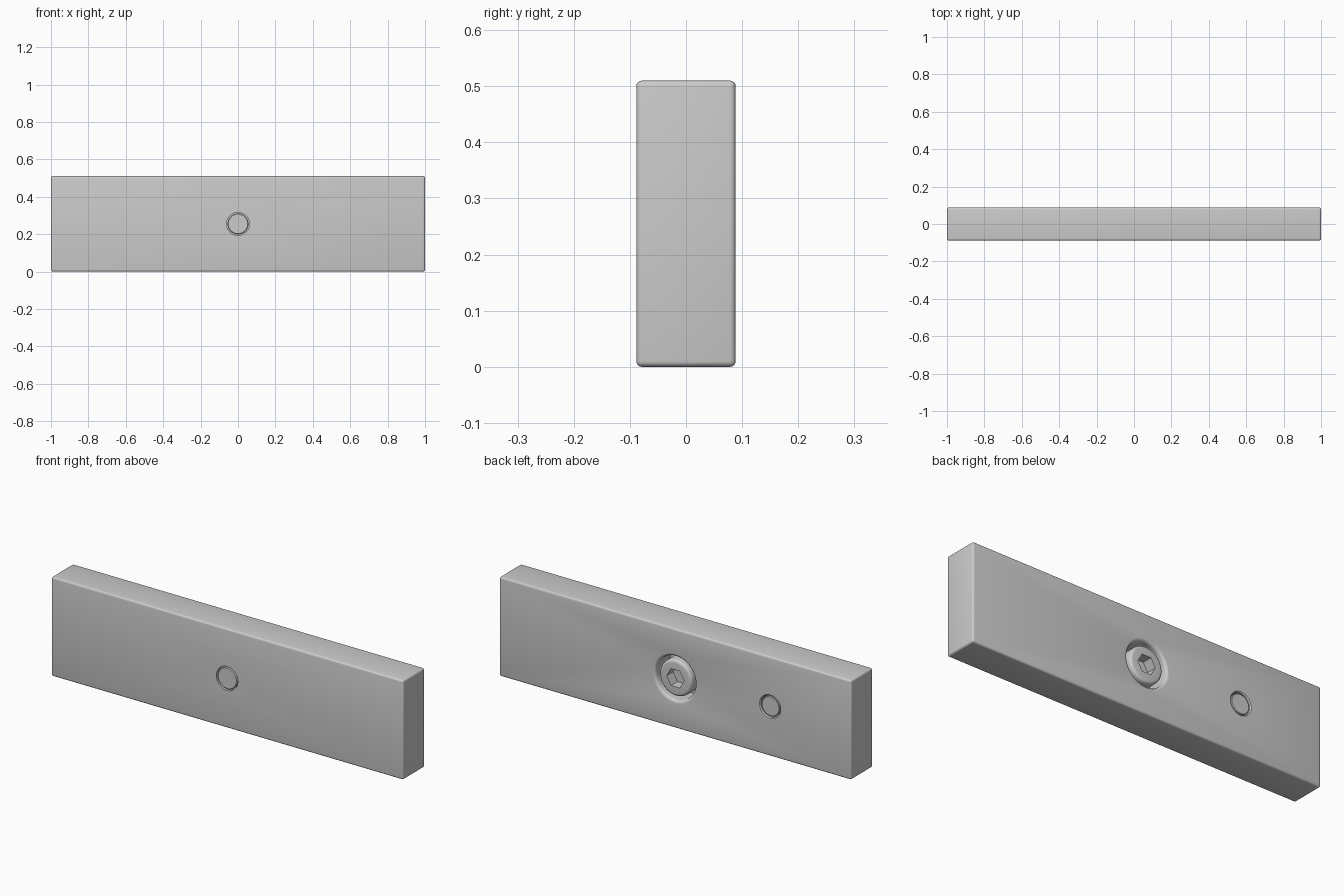
import bpy, bmesh, math
from mathutils import Matrix

if "Cube" in bpy.data.objects:
    bpy.data.objects.remove(bpy.data.objects["Cube"])

H, D = 0.51, 0.0885          # bar height, half thickness
ZC = H / 2


def finish(name, bm):
    bmesh.ops.recalc_face_normals(bm, faces=bm.faces)
    me = bpy.data.meshes.new(name)
    bm.to_mesh(me)
    bm.free()
    ob = bpy.data.objects.new(name, me)
    bpy.context.collection.objects.link(ob)
    return ob


def lathe(name, x, profile, n=64):
    """Closed solid from a (radius, y) profile turned about the y direction."""
    bm = bmesh.new()
    rings = []
    for r, y in profile:
        rings.append([bm.verts.new((x + r * math.cos(2 * math.pi * i / n), y,
                                    ZC + r * math.sin(2 * math.pi * i / n))) for i in range(n)])
    for a, b in zip(rings, rings[1:]):
        for i in range(n):
            j = (i + 1) % n
            bm.faces.new((a[i], a[j], b[j], b[i]))
    bm.faces.new(rings[0])
    bm.faces.new(rings[-1])
    return finish(name, bm)


def arc(cr, cy, rad, a0, a1, steps=5):
    return [(cr + rad * math.cos(math.radians(a0 + (a1 - a0) * i / steps)),
             cy + rad * math.sin(math.radians(a0 + (a1 - a0) * i / steps))) for i in range(steps + 1)]


def cut(target, cutter):
    m = target.modifiers.new("cut", 'BOOLEAN')
    m.operation, m.solver, m.object = 'DIFFERENCE', 'EXACT', cutter
    bpy.context.view_layer.objects.active = target
    bpy.ops.object.modifier_apply(modifier=m.name)
    bpy.data.objects.remove(cutter)


def smooth(ob):
    bpy.ops.object.select_all(action='DESELECT')
    ob.select_set(True)
    bpy.context.view_layer.objects.active = ob
    bpy.ops.object.shade_smooth_by_angle(angle=math.radians(32))


# bar with softened edges
bm = bmesh.new()
bmesh.ops.create_cube(bm, size=1, matrix=Matrix.Translation((0, 0, ZC)) @ Matrix.Diagonal((2, 2 * D, H, 1)))
bmesh.ops.bevel(bm, geom=bm.edges[:], offset=0.01, segments=4, profile=0.5, affect='EDGES')
bar = finish("bar", bm)

# counterbored through hole with a rounded rim on the back
cut(bar, lathe("bolt_hole", 0, [(0.061, -D - 0.02), (0.061, -0.02), (0.112, -0.02)]
               + arc(0.127, D - 0.015, 0.015, 180, 90) + [(0.127, D + 0.02)]))

# shallow blind hole for the pin
cut(bar, lathe("pin_hole", -0.54, [(0.055, 0.0), (0.055, D - 0.005), (0.06, D), (0.06, D + 0.02)]))

# socket-head bolt, shank end showing at the front
bolt = lathe("bolt", 0, [(0.052, -D + 0.001), (0.056, -D + 0.005), (0.056, -0.02), (0.093, -0.02)]
             + arc(0.078, D - 0.017, 0.015, 0, 90))
cut(bolt, lathe("hex_socket", 0, [(0.05, D - 0.055), (0.05, D + 0.02)], 6))

# pin sitting in the blind hole
pin = lathe("pin", -0.54, [(0.051, 0.0), (0.051, D - 0.006), (0.048, D - 0.003)])

for ob in (bar, bolt, pin):
    smooth(ob)
